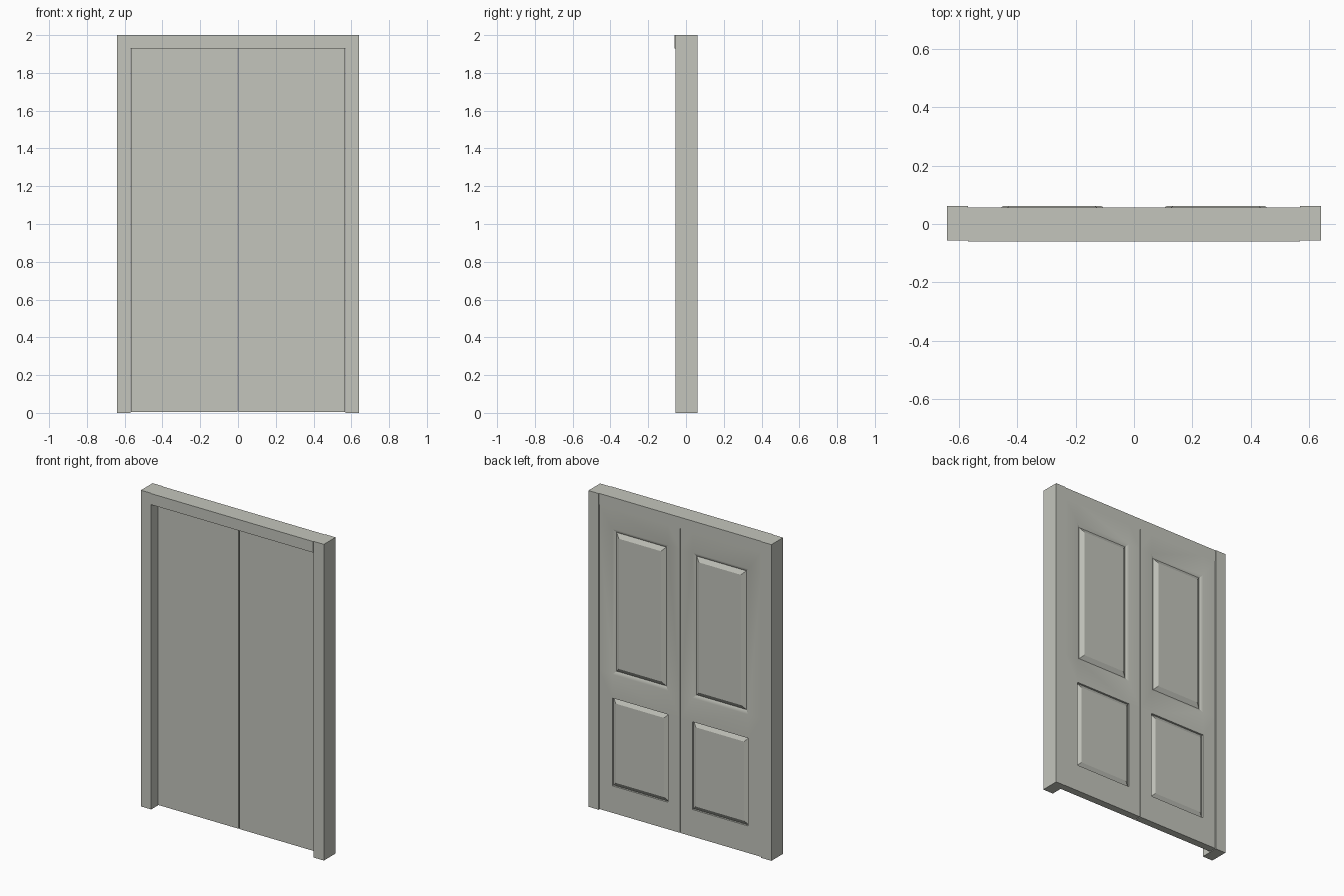
import bpy, bmesh, math

if "Cube" in bpy.data.objects:
    bpy.data.objects.remove(bpy.data.objects["Cube"])

paint = bpy.data.materials.new("warm_grey")
paint.diffuse_color = (0.55, 0.56, 0.505, 1)
paint.use_nodes = True
paint.node_tree.nodes["Principled BSDF"].inputs["Base Color"].default_value = paint.diffuse_color


def finish(name, bm):
    bmesh.ops.recalc_face_normals(bm, faces=bm.faces[:])
    me = bpy.data.meshes.new(name)
    bm.to_mesh(me)
    bm.free()
    me.materials.append(paint)
    ob = bpy.data.objects.new(name, me)
    bpy.context.collection.objects.link(ob)
    return ob


def box(name, lo, hi):
    bm = bmesh.new()
    bmesh.ops.create_cube(bm, size=1)
    for v in bm.verts:
        v.co = [(a + b) / 2 + c * (b - a) for a, b, c in zip(lo, hi, v.co)]
    return finish(name, bm)


BACK, FRONT = 0.057, 0.01


def door(name, side):
    # slab laid out as a grid so the panel cells can be moulded
    xs = [0.003, 0.085, 0.475, 0.567]
    zs = [0.004, 0.175, 0.73, 0.88, 1.80, 1.93]
    bm = bmesh.new()
    g = [[bm.verts.new((side * x, BACK, z)) for z in zs] for x in xs]
    panels = []
    for i in range(len(xs) - 1):
        for j in range(len(zs) - 1):
            f = bm.faces.new((g[i][j], g[i + 1][j], g[i + 1][j + 1], g[i][j + 1]))
            if i == 1 and j in (1, 3):
                panels.append(f)
    # each panel: soft outer slope into a groove, then a raised field
    for f in panels:
        for width, y in ((0.03, BACK - 0.012), (0.038, BACK + 0.004)):
            bmesh.ops.inset_individual(bm, faces=[f], thickness=width)
            for v in f.verts:
                v.co.y = y
    # sides and flat front
    rim = [e for e in bm.edges if e.is_boundary]
    ext = bmesh.ops.extrude_edge_only(bm, edges=rim)["geom"]
    for v in ext:
        if isinstance(v, bmesh.types.BMVert):
            v.co.y = FRONT
    bmesh.ops.contextual_create(
        bm, geom=[e for e in ext if isinstance(e, bmesh.types.BMEdge) and e.is_boundary])
    ob = finish(name, bm)
    bpy.ops.object.select_all(action='DESELECT')
    ob.select_set(True)
    bpy.context.view_layer.objects.active = ob
    bpy.ops.object.shade_smooth_by_angle(angle=math.radians(30))
    return ob


# frame and the two door leaves
for label, s in (("left", -1), ("right", 1)):
    x0, x1 = sorted((s * 0.568, s * 0.64))
    box(label + "_jamb", (x0, -0.056, 0), (x1, 0.061, 2))
    door(label + "_door", s)
box("header", (-0.568, -0.06, 1.93), (0.568, BACK, 2))
